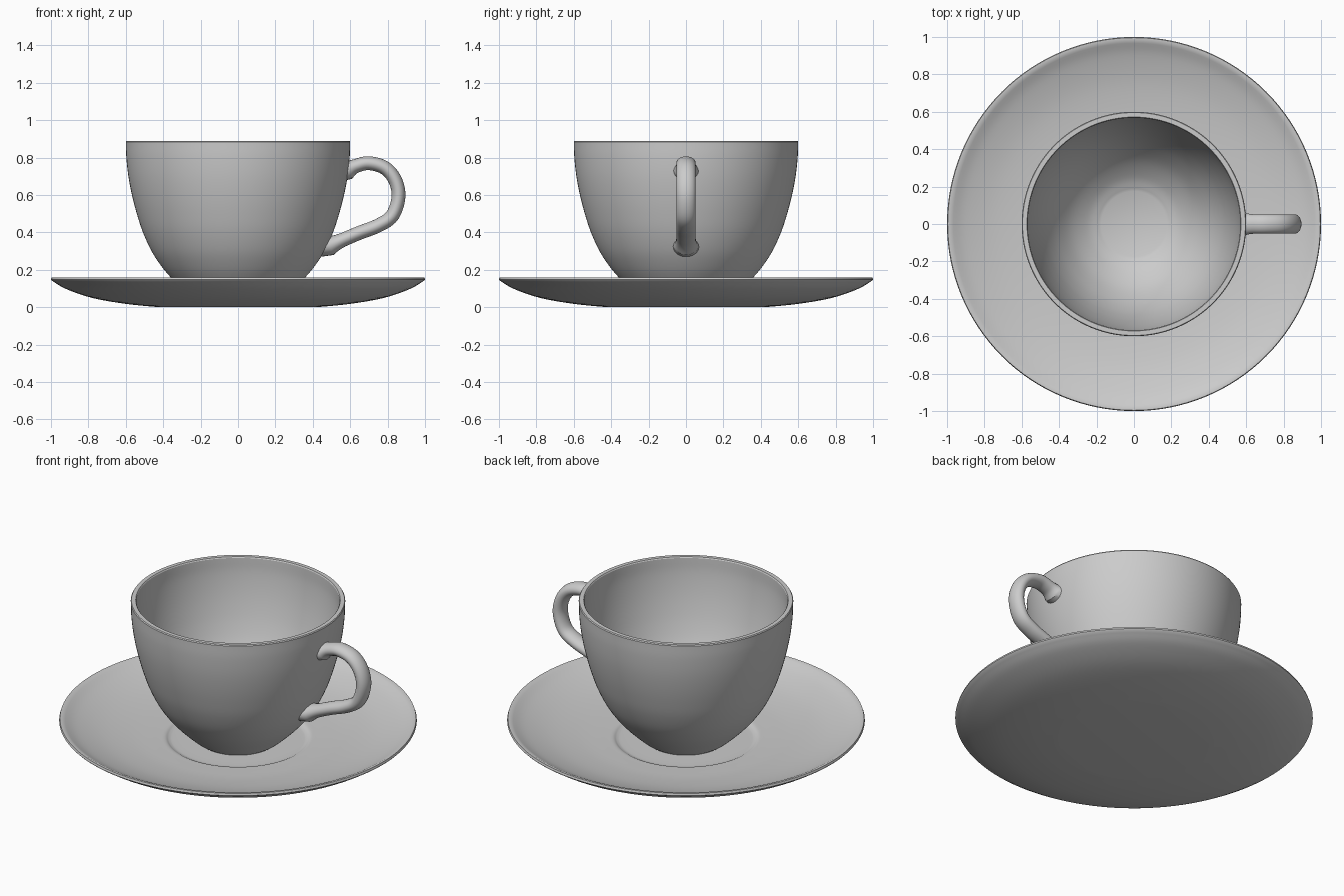
import bpy, bmesh, math
from mathutils import Vector

if "Cube" in bpy.data.objects:
    bpy.data.objects.remove(bpy.data.objects["Cube"])

mat = bpy.data.materials.new("grey porcelain")
mat.diffuse_color = (0.6, 0.6, 0.6, 1)
mat.use_nodes = True
mat.node_tree.nodes["Principled BSDF"].inputs["Base Color"].default_value = mat.diffuse_color


def spline(pts, n=5):
    """Catmull-Rom curve through a short list of points."""
    p = [Vector(q) for q in pts]
    p = [2 * p[0] - p[1]] + p + [2 * p[-1] - p[-2]]
    out = []
    for i in range(1, len(p) - 2):
        a, b, c, d = p[i - 1:i + 3]
        for k in range(n):
            t = k / n
            out.append(0.5 * (2 * b + (c - a) * t + (2 * a - 5 * b + 4 * c - d) * t * t
                              + (3 * b - a - 3 * c + d) * t ** 3))
    return out + [p[-2]]


def finish(name, bm):
    bmesh.ops.recalc_face_normals(bm, faces=bm.faces)
    me = bpy.data.meshes.new(name)
    bm.to_mesh(me)
    bm.free()
    ob = bpy.data.objects.new(name, me)
    bpy.context.collection.objects.link(ob)
    me.materials.append(mat)
    bpy.ops.object.select_all(action='DESELECT')
    ob.select_set(True)
    bpy.context.view_layer.objects.active = ob
    bpy.ops.object.shade_smooth_by_angle(angle=math.radians(32))
    return ob


def loft(name, rings):
    """Skin closed rings of points and cap both ends."""
    bm = bmesh.new()
    vs = [[bm.verts.new(c) for c in r] for r in rings]
    n = len(vs[0])
    for a, b in zip(vs, vs[1:]):
        for i in range(n):
            j = (i + 1) % n
            bm.faces.new((a[i], a[j], b[j], b[i]))
    bm.faces.new(vs[0])
    bm.faces.new(vs[-1])
    return finish(name, bm)


def lathe(name, profile, n=128):
    ang = [2 * math.pi * i / n for i in range(n)]
    return loft(name, [[(r * math.cos(a), r * math.sin(a), z) for a in ang] for r, z in profile])


# saucer: flat foot, curved underside, thin rim, dished top with a well
under = spline([(0.42, 0.0), (0.6, 0.018), (0.78, 0.05), (0.92, 0.098), (0.995, 0.142)])
top = spline([(0.982, 0.16), (0.9, 0.122), (0.76, 0.083), (0.6, 0.06), (0.46, 0.052),
              (0.41, 0.049), (0.385, 0.038), (0.35, 0.034), (0.2, 0.034)])
lathe("saucer", under + [Vector((1.0, 0.148)), Vector((0.996, 0.16))] + top)

# cup: rounded bowl with a flat lip and a flat inner floor
outer = spline([(0.22, 0.034), (0.25, 0.055), (0.30, 0.10), (0.36, 0.16), (0.41, 0.22), (0.462, 0.3),
                (0.508, 0.4), (0.541, 0.5), (0.567, 0.6), (0.586, 0.7), (0.597, 0.8), (0.6, 0.884)])
inner = spline([(0.568, 0.884), (0.565, 0.8), (0.552, 0.7), (0.532, 0.6), (0.505, 0.5), (0.468, 0.4),
                (0.415, 0.3), (0.34, 0.2), (0.25, 0.125), (0.175, 0.09)])
lathe("cup", outer + [Vector((0.596, 0.89)), Vector((0.572, 0.89))] + inner)


def cup_radius(z):
    for a, b in zip(outer, outer[1:]):
        if a.y <= z <= b.y:
            return a.x + (b.x - a.x) * (z - a.y) / (b.y - a.y)
    return 0.6


# handle: oval tube swept along an ear-shaped path, flared onto the cup wall
path = spline([(0.578, 0.73), (0.63, 0.755), (0.70, 0.77), (0.785, 0.745), (0.84, 0.68), (0.858, 0.59),
               (0.825, 0.49), (0.75, 0.437), (0.65, 0.398), (0.56, 0.36), (0.475, 0.322)], 6)
rings = []
last = len(path) - 1
for k, p in enumerate(path):
    t = (path[min(k + 1, last)] - path[max(k - 1, 0)]).normalized()
    near = min(k, last - k)
    flare = 1 + 0.6 * max(0, 1 - near / 7) ** 2
    ring = []
    for i in range(24):
        a = 2 * math.pi * i / 24
        u = 0.037 * flare * math.cos(a)
        y = 0.052 * (1 + (flare - 1) * 0.6) * math.sin(a)
        x, z = p.x - t.y * u, p.y + t.x * u
        # keep the tube ends seated just inside the wall
        wall = math.sqrt(cup_radius(z) ** 2 - y * y) - 0.012
        ring.append((wall if near == 0 else max(x, wall), y, z))
    rings.append(ring)
loft("handle", rings)
